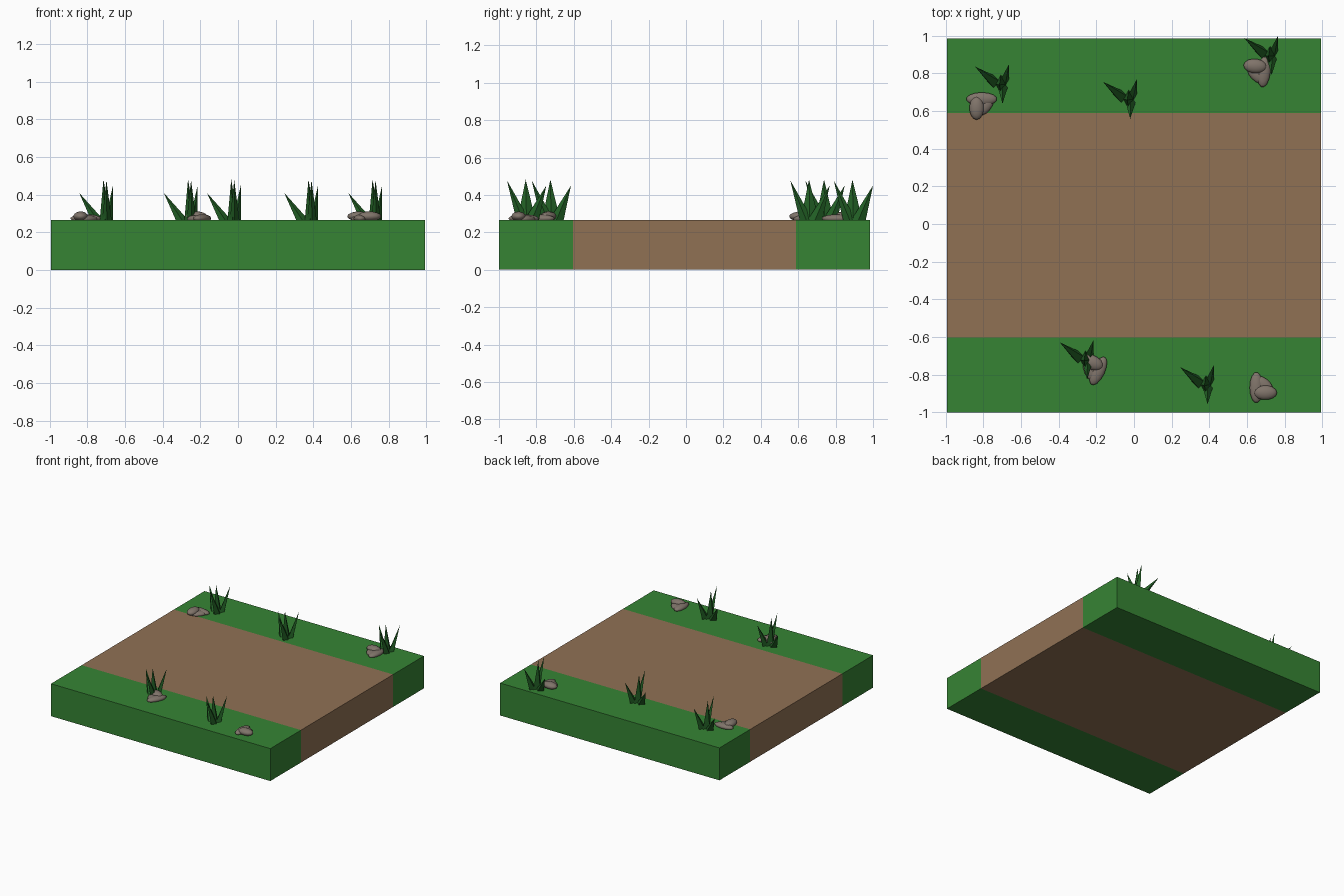
import bpy, bmesh, math
from mathutils import Matrix, Vector

if "Cube" in bpy.data.objects:
    bpy.data.objects.remove(bpy.data.objects["Cube"])

TOP = 0.265      # ground height
HX = 0.9925      # half width of the tile


def material(name, rgb):
    m = bpy.data.materials.new(name)
    lin = [((c / 255 + 0.055) / 1.055) ** 2.4 for c in rgb]
    m.diffuse_color = (*lin, 1)
    m.use_nodes = True
    m.node_tree.nodes["Principled BSDF"].inputs["Base Color"].default_value = m.diffuse_color
    return m


GREEN = material("grass green", (54, 132, 52))
DIRT = material("dirt brown", (144, 113, 84))
BLADE = material("dark blade green", (35, 98, 38))
STONE = material("stone grey", (128, 116, 106))


def finish(name, bm, mat):
    bmesh.ops.recalc_face_normals(bm, faces=bm.faces)
    mesh = bpy.data.meshes.new(name)
    bm.to_mesh(mesh)
    bm.free()
    mesh.materials.append(mat)
    ob = bpy.data.objects.new(name, mesh)
    bpy.context.collection.objects.link(ob)
    return ob


def slab(name, y0, y1, mat):
    bm = bmesh.new()
    bmesh.ops.create_cube(bm, size=1, matrix=Matrix.Translation((0, (y0 + y1) / 2, TOP / 2))
                          @ Matrix.Diagonal((2 * HX, y1 - y0, TOP, 1)))
    finish(name, bm, mat)


# Ground: dirt road between two grass verges
slab("front_verge", -1.0, -0.603, GREEN)
slab("dirt_road", -0.603, 0.588, DIRT)
slab("back_verge", 0.588, 0.985, GREEN)

# Grass tufts: four leaning pyramid blades (base x, y; tip x, y, height)
BLADES = [((-0.015, 0.005), (-0.115, 0.085, 0.145), (0.034, 0.034)),
          ((0.043, 0.018), (0.065, 0.098, 0.185), (0.022, 0.04)),
          ((0.032, -0.025), (0.030, -0.112, 0.212), (0.026, 0.036)),
          ((0.022, -0.008), (0.014, -0.012, 0.217), (0.028, 0.05))]


def tuft(name, x, y):
    bm = bmesh.new()
    for (bx, by), tip, (rx, ry) in BLADES:
        base = [bm.verts.new((x + bx + rx * c, y + by + ry * s, TOP - 0.004))
                for c, s in ((1, 0), (0, 1), (-1, 0), (0, -1))]
        peak = bm.verts.new(Vector((x, y, TOP)) + Vector(tip))
        bm.faces.new(base)
        for i in range(4):
            bm.faces.new((base[i], base[(i + 1) % 4], peak))
    finish(name, bm, BLADE)


for i, (x, y) in enumerate([(-0.05, 0.67), (-0.728, 0.75), (0.70, 0.902),
                            (-0.279, -0.713), (0.36, -0.845)]):
    tuft(f"grass_tuft_{i + 1}", x, y)

# Stone clusters: three flattened pebbles (x, y, z; radii; turn)
PEBBLES = [((0, 0, 0.02), (0.039, 0.063, 0.026), 0),
           ((0.027, 0.048, 0.009), (0.083, 0.036, 0.022), 0),
           ((0.042, 0.012, 0.006), (0.064, 0.036, 0.020), 50)]


def stones(name, x, y, turn):
    bm = bmesh.new()
    place = Matrix.Translation((x, y, TOP)) @ Matrix.Rotation(math.radians(turn), 4, "Z")
    for pos, radii, spin in PEBBLES:
        bmesh.ops.create_uvsphere(
            bm, u_segments=14, v_segments=9, radius=1,
            matrix=place @ Matrix.Translation(pos)
            @ Matrix.Rotation(math.radians(spin), 4, "Z") @ Matrix.Diagonal((*radii, 1)))
    ob = finish(name, bm, STONE)
    ob.data.polygons.foreach_set("use_smooth", [True] * len(ob.data.polygons))


for i, (x, y, turn) in enumerate([(-0.835, 0.615, 0), (0.643, 0.838, -95),
                                  (-0.222, -0.735, -115), (0.697, -0.895, 90)]):
    stones(f"stone_cluster_{i + 1}", x, y, turn)
